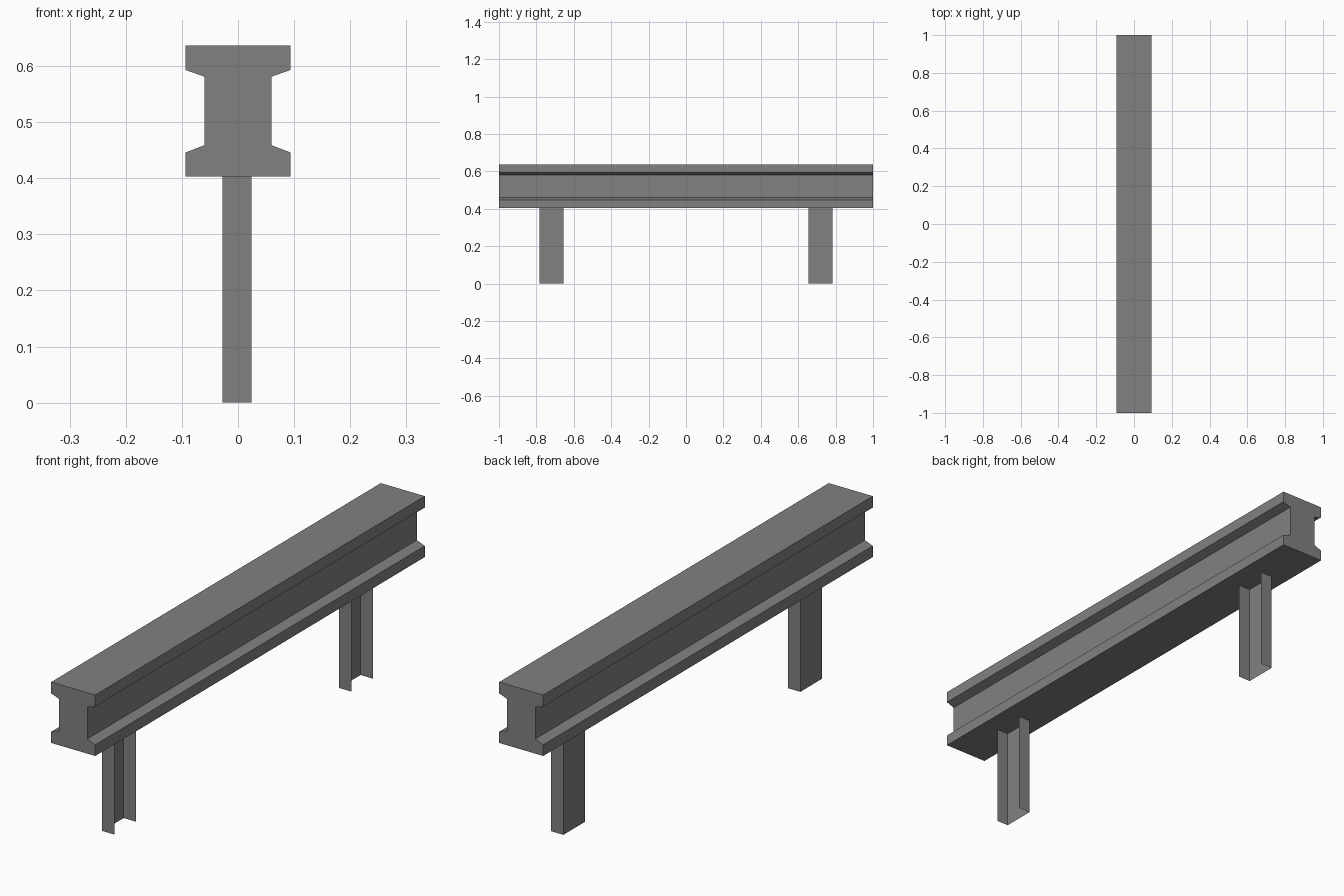
import bpy
import bmesh

if "Cube" in bpy.data.objects:
    bpy.data.objects.remove(bpy.data.objects["Cube"])

# Dark grey finish shared by all parts
finish = bpy.data.materials.new("dark_grey")
finish.diffuse_color = (0.22, 0.22, 0.22, 1)
finish.use_nodes = True
finish.node_tree.nodes["Principled BSDF"].inputs["Base Color"].default_value = finish.diffuse_color


def extrude_profile(name, points, direction, closed):
    """Sweep a profile along a direction; closed profiles get end caps."""
    bm = bmesh.new()
    verts = [bm.verts.new(p) for p in points]
    if closed:
        geom = [bm.faces.new(verts)]
        ret = bmesh.ops.extrude_face_region(bm, geom=geom, use_keep_orig=True)
    else:
        geom = [bm.edges.new(pair) for pair in zip(verts, verts[1:])]
        ret = bmesh.ops.extrude_edge_only(bm, edges=geom)
    moved = [v for v in ret["geom"] if isinstance(v, bmesh.types.BMVert)]
    bmesh.ops.translate(bm, verts=moved, vec=direction)
    bmesh.ops.recalc_face_normals(bm, faces=bm.faces)
    mesh = bpy.data.meshes.new(name)
    bm.to_mesh(mesh)
    bm.free()
    mesh.materials.append(finish)
    obj = bpy.data.objects.new(name, mesh)
    bpy.context.collection.objects.link(obj)
    return obj


# Rail: flanged beam section, right half mirrored to the left
FLANGE, WEB = 0.0935, 0.0597
half = [(FLANGE, 0.403), (FLANGE, 0.446), (WEB, 0.459),
        (WEB, 0.581), (FLANGE, 0.593), (FLANGE, 0.637)]
section = half + [(-x, z) for x, z in reversed(half)]
extrude_profile("rail_beam", [(x, -1, z) for x, z in section], (0, 2, 0), True)

# Posts: thin sheet channels, both open towards +x
BACK, LIP, HALF_WIDTH = -0.028, 0.024, 0.065
channel = [(LIP, -HALF_WIDTH), (BACK, -HALF_WIDTH),
           (BACK, HALF_WIDTH), (LIP, HALF_WIDTH)]
for name, y0 in (("front_post", -0.719), ("back_post", 0.719)):
    extrude_profile(name, [(x, y0 + y, 0) for x, y in channel],
                    (0, 0, 0.403), False)
